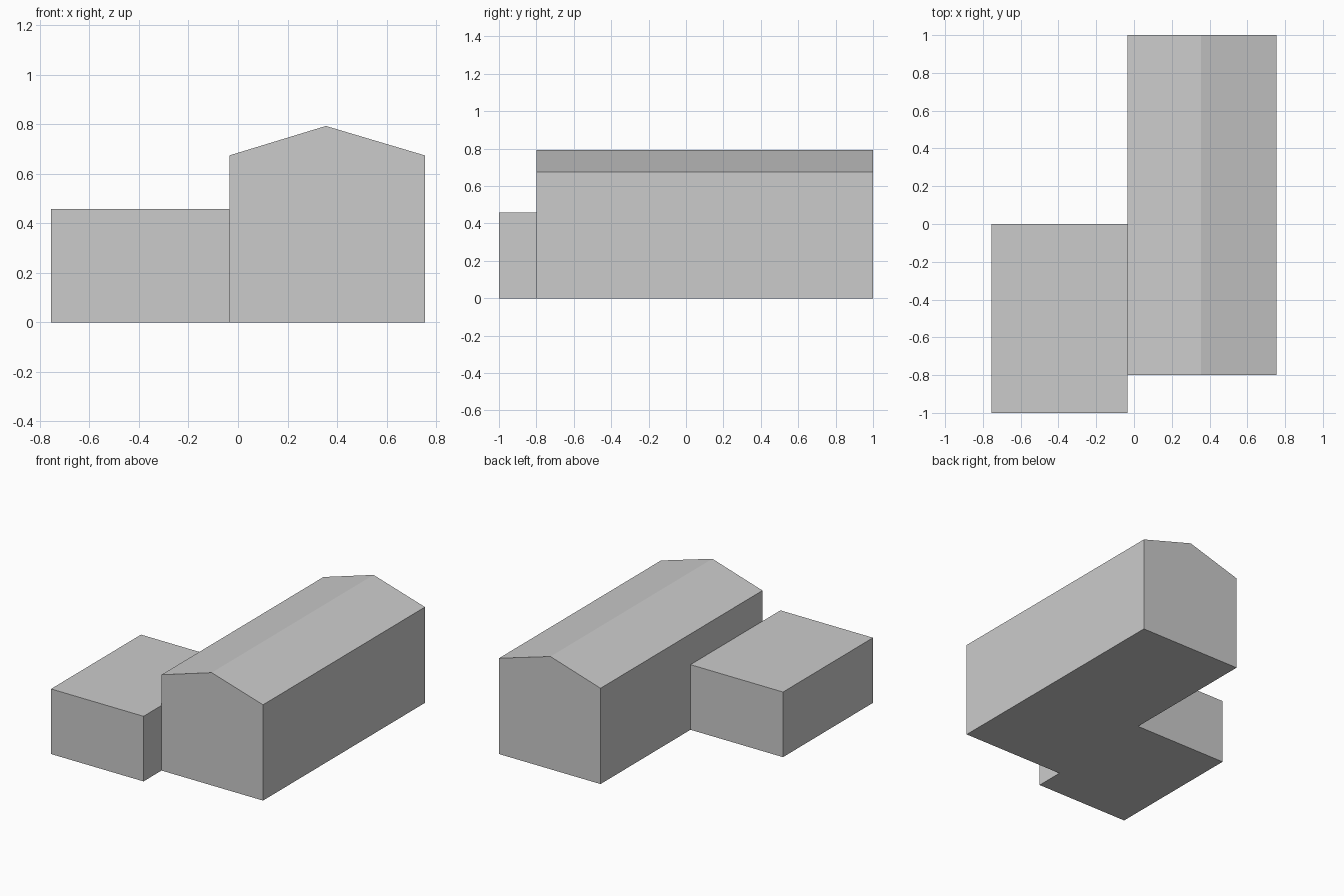
import bpy
import bmesh
from mathutils import Vector

if "Cube" in bpy.data.objects:
    bpy.data.objects.remove(bpy.data.objects["Cube"])


def extrude_profile(name, points, offset):
    """Solid made by sweeping a flat outline along an offset vector."""
    bm = bmesh.new()
    face = bm.faces.new([bm.verts.new(p) for p in points])
    new = bmesh.ops.extrude_face_region(bm, geom=[face], use_keep_orig=True)
    verts = [g for g in new["geom"] if isinstance(g, bmesh.types.BMVert)]
    bmesh.ops.translate(bm, verts=verts, vec=Vector(offset))
    bmesh.ops.recalc_face_normals(bm, faces=bm.faces)
    mesh = bpy.data.meshes.new(name)
    bm.to_mesh(mesh)
    bm.free()
    obj = bpy.data.objects.new(name, mesh)
    bpy.context.collection.objects.link(obj)
    return obj


# Plan positions and heights
LEFT, MID, RIDGE_X, RIGHT = -0.755, -0.035, 0.355, 0.755
FRONT, HALL_FRONT, WING_BACK, BACK = -1.0, -0.8, 0.0, 1.0
SEAM, FLAT_ROOF, EAVES, RIDGE_Z = 0.45, 0.458, 0.674, 0.793

# L-shaped ground storey shared by the wing and the hall
plan = [(LEFT, FRONT), (MID, FRONT), (MID, HALL_FRONT), (RIGHT, HALL_FRONT),
        (RIGHT, BACK), (MID, BACK), (MID, WING_BACK), (LEFT, WING_BACK)]
extrude_profile("ground_storey", [(x, y, 0) for x, y in plan], (0, 0, SEAM))

# Thin flat roof over the low wing
wing = [(LEFT, FRONT), (MID, FRONT), (MID, WING_BACK), (LEFT, WING_BACK)]
extrude_profile("wing_flat_roof", [(x, y, SEAM) for x, y in wing],
                (0, 0, FLAT_ROOF - SEAM))

# Upper part of the hall with its gabled roof
gable = [(MID, SEAM), (RIGHT, SEAM), (RIGHT, EAVES), (RIDGE_X, RIDGE_Z),
         (MID, EAVES)]
extrude_profile("hall_gabled_upper", [(x, HALL_FRONT, z) for x, z in gable],
                (0, BACK - HALL_FRONT, 0))
